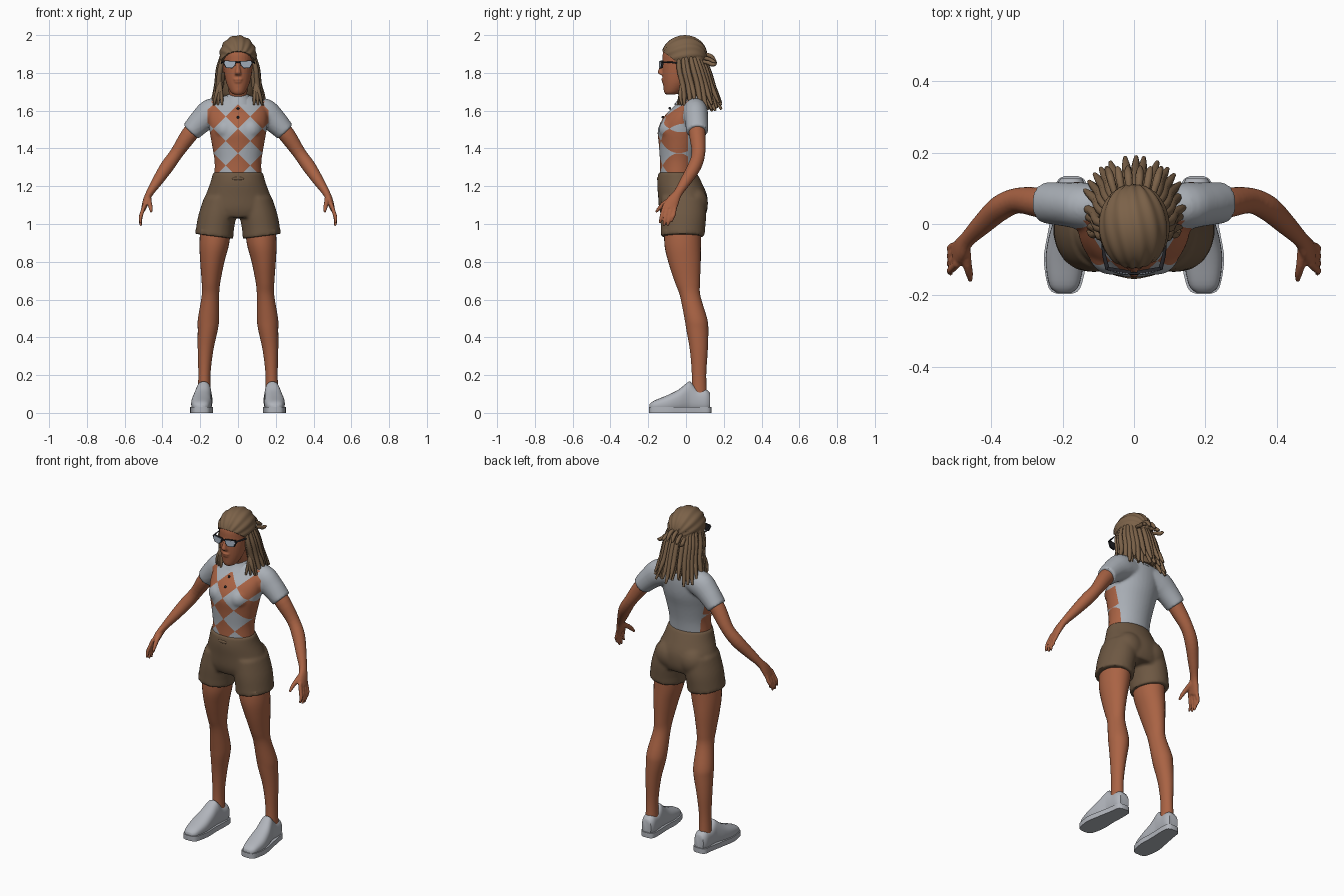
import bpy, bmesh, random
from math import sin, cos, pi, atan2, radians
from mathutils import Vector, Matrix

random.seed(4)
if "Cube" in bpy.data.objects:
    bpy.data.objects.remove(bpy.data.objects["Cube"])


def material(name, r, g, b):
    m = bpy.data.materials.new(name)
    m.use_nodes = True
    m.diffuse_color = (r, g, b, 1)
    m.node_tree.nodes["Principled BSDF"].inputs["Base Color"].default_value = (r, g, b, 1)
    return m


SKIN = material("warm skin", .40, .125, .058)
SHIRT = material("pale grey cloth", .40, .43, .47)
SHOE = material("light grey shoe", .44, .46, .50)
SHORTS = material("brown cloth", .155, .098, .056)
HAIR = material("brown hair", .20, .122, .066)
DARK = material("near black", .018, .018, .022)
LENS = material("blue grey lens", .36, .42, .50)


def finish(name, bm, mats):
    bmesh.ops.recalc_face_normals(bm, faces=bm.faces)
    me = bpy.data.meshes.new(name)
    bm.to_mesh(me)
    bm.free()
    ob = bpy.data.objects.new(name, me)
    bpy.context.collection.objects.link(ob)
    for m in mats:
        me.materials.append(m)
    bpy.context.view_layer.objects.active = ob
    ob.select_set(True)
    bpy.ops.object.shade_smooth_by_angle(angle=radians(50))
    ob.select_set(False)
    return ob


def spline(pts, steps):
    """Smooth path through the points; any number of components."""
    out = []
    for i in range(len(pts) - 1):
        a, b, c, d = (pts[max(0, min(len(pts) - 1, i + k))] for k in (-1, 0, 1, 2))
        for s in range(steps):
            t = s / steps
            out.append([.5 * (2 * q + (r - p) * t + (2 * p - 5 * q + 4 * r - w) * t * t
                              + (3 * q - p - 3 * r + w) * t ** 3) for p, q, r, w in zip(a, b, c, d)])
    return out + [list(pts[-1])]


def loft(bm, pts, axis=None, n=20, steps=4, side=1, power=1.0):
    """Skin elliptical rings (x, y, z, ra, rb); axis fixes the ring plane."""
    pts = spline([(p[0] * side, *p[1:]) for p in pts], steps)
    rings = []
    for i, p in enumerate(pts):
        if axis == "z":
            u, v = Vector((1, 0, 0)), Vector((0, 1, 0))
        elif axis == "y":
            u, v = Vector((1, 0, 0)), Vector((0, 0, 1))
        else:
            t = Vector(pts[min(i + 1, len(pts) - 1)][:3]) - Vector(pts[max(i - 1, 0)][:3])
            u = t.cross(Vector((0, 1, 0.01))).normalized()
            v = u.cross(t).normalized()
        ring = []
        for k in range(n):
            c, s = cos(2 * pi * k / n), sin(2 * pi * k / n)
            c, s = (abs(e) ** power * (1 if e > 0 else -1) for e in (c, s))
            ring.append(bm.verts.new(Vector(p[:3]) + u * c * p[3] + v * s * p[4]))
        rings.append(ring)
    for a, b in zip(rings, rings[1:]):
        for k in range(n):
            bm.faces.new((a[k], a[(k + 1) % n], b[(k + 1) % n], b[k]))
    bm.faces.new(rings[0])
    bm.faces.new(rings[-1])


def ball(bm, loc, rad, turn=0):
    m = Matrix.Translation(loc) @ Matrix.Rotation(turn, 4, "X") @ Matrix.Diagonal((*rad, 1))
    return bmesh.ops.create_uvsphere(bm, u_segments=24, v_segments=16, radius=1, matrix=m)["verts"]


def fuse(bm, voxel, smooth):
    """Melt overlapping solids into one skin and return it as a bmesh."""
    ob = finish("fuse_helper", bm, [])
    mod = ob.modifiers.new("melt", "REMESH")
    mod.mode, mod.voxel_size = "VOXEL", voxel
    mod = ob.modifiers.new("soften", "SMOOTH")
    mod.factor, mod.iterations = .5, smooth
    me = bpy.data.meshes.new_from_object(ob.evaluated_get(bpy.context.evaluated_depsgraph_get()))
    out = bmesh.new()
    out.from_mesh(me)
    bpy.data.objects.remove(ob)
    bpy.data.meshes.remove(me)
    return out


# Head with nose, lips, ears and neck
bm = bmesh.new()
loft(bm, [(0, -.082, 1.686, .022, .026), (0, -.071, 1.70, .040, .045), (0, -.052, 1.745, .061, .070),
          (0, -.038, 1.80, .073, .088), (0, -.028, 1.86, .080, .097), (0, -.024, 1.91, .081, .097),
          (0, -.02, 1.96, .060, .072), (0, -.02, 1.975, .03, .04)], "z", 28)
loft(bm, [(0, .035, 1.60, .065, .06), (0, .02, 1.66, .05, .05), (0, 0, 1.72, .05, .055),
          (0, -.01, 1.78, .05, .055)], "z")
loft(bm, [(0, -.118, 1.855, .009, .012), (0, -.129, 1.825, .011, .014), (0, -.134, 1.80, .016, .016),
          (0, -.122, 1.788, .017, .010)], "z", 14)
ball(bm, (0, -.119, 1.766), (.025, .012, .007))
ball(bm, (0, -.116, 1.753), (.022, .012, .008))
ball(bm, (0, -.105, 1.712), (.020, .014, .016))
for s in (1, -1):
    ball(bm, (s * .081, -.015, 1.825), (.008, .016, .028))
finish("head", fuse(bm, .005, 2), [SKIN])

for s, label in ((1, "left"), (-1, "right")):
    # Arm, palm and fingers
    bm = bmesh.new()
    loft(bm, [(.19, .055, 1.555, .045, .045), (.26, .06, 1.47, .044, .043), (.325, .066, 1.375, .035, .036),
              (.375, .045, 1.305, .036, .036), (.425, .0, 1.23, .029, .030), (.467, -.042, 1.165, .020, .024),
              (.485, -.068, 1.125, .018, .034), (.500, -.088, 1.08, .013, .038)], side=s)
    for k, drop in enumerate((.0, .013, .013, -.008)):
        y = -.118 + .021 * k
        loft(bm, [(.494, y * .85 - .01, 1.105, .011, .011), (.510, y - .008, 1.055, .0105, .0105),
                  (.517, y - .014, 1.030 - drop, .0095, .0095), (.514, y - .022, 1.003 - drop, .006, .006)],
             n=10, steps=3, side=s)
    loft(bm, [(.474, -.07, 1.135, .016, .016), (.468, -.112, 1.11, .013, .014), (.462, -.14, 1.085, .011, .011),
              (.459, -.160, 1.062, .006, .006)], n=10, steps=3, side=s)
    finish(label + "_arm", fuse(bm, .005, 2), [SKIN])

    # Leg
    bm = bmesh.new()
    loft(bm, [(.115, -.015, 1.02, .080, .095), (.125, -.018, .90, .079, .097), (.136, -.008, .80, .064, .086),
              (.143, .008, .69, .049, .066), (.146, .022, .62, .046, .054), (.156, .052, .50, .056, .060),
              (.160, .060, .44, .053, .058), (.172, .068, .33, .041, .047), (.178, .069, .20, .032, .038),
              (.179, .070, .08, .035, .042)], "z", 28, side=s)
    finish(label + "_leg", bm, [SKIN])

    # Shoe: rounded upper over a flat sole, opening sunk at the ankle
    bm = bmesh.new()
    loft(bm, [(.196, -.192, .030, .022, .016), (.196, -.17, .036, .042, .028), (.194, -.10, .048, .054, .045),
              (.190, -.04, .063, .050, .060), (.184, .005, .081, .043, .078), (.181, .025, .084, .041, .080),
              (.179, .06, .068, .041, .062), (.177, .105, .065, .041, .060), (.176, .128, .060, .030, .045)],
         "y", 28, side=s, power=.8)
    for v in bm.verts:
        v.co.z = max(v.co.z, .004)
    finish(label + "_shoe", bm, [SHOE])
    bm = bmesh.new()
    sole = spline([(.195, -.197, .016), (.195, -.18, .044), (.193, -.10, .060), (.188, -.02, .053),
                   (.178, .07, .046), (.176, .12, .040), (.176, .135, .018)], 4)
    rim = [(x + w, y) for x, y, w in sole] + [(x - w, y) for x, y, w in reversed(sole)]
    base = bm.faces.new([bm.verts.new((s * x, y, 0)) for x, y in rim])
    top = bmesh.ops.extrude_face_region(bm, geom=[base])["geom"]
    bmesh.ops.translate(bm, vec=(0, 0, .03), verts=[g for g in top if isinstance(g, bmesh.types.BMVert)])
    finish(label + "_sole", bm, [SHOE])

# Shirt: torso and sleeves, front cut into a diamond check
bm = bmesh.new()
loft(bm, [(0, -.045, 1.25, .126, .094), (0, -.04, 1.33, .124, .098), (0, -.033, 1.42, .138, .111),
          (0, -.024, 1.50, .152, .125), (0, -.003, 1.57, .158, .112), (0, .022, 1.625, .145, .085),
          (0, .035, 1.665, .10, .062), (0, .035, 1.685, .05, .045)], "z", 36)
for s in (1, -1):
    ball(bm, (s * .065, -.07, 1.50), (.065, .073, .065))
    loft(bm, [(.06, .045, 1.60, .06, .06), (.135, .05, 1.59, .076, .066), (.19, .055, 1.55, .066, .062),
              (.250, .06, 1.488, .054, .058)], side=s, n=24)
bm = fuse(bm, .008, 4)
CELL, MID, SIDE_X, SIDE_Y, YOKE = .13, 1.44, .162, .01, 1.655
cuts = [((0, 0, MID + (k + .5) * CELL), (d, 0, 1)) for k in range(-4, 4) for d in (1, -1)]
cuts += [((SIDE_X, 0, 0), (1, 0, 0)), ((-SIDE_X, 0, 0), (1, 0, 0)), ((0, SIDE_Y, 0), (0, 1, 0))]
for co, no in cuts:
    bmesh.ops.bisect_plane(bm, geom=bm.verts[:] + bm.edges[:] + bm.faces[:], plane_co=co, plane_no=no)
for f in bm.faces:
    c = f.calc_center_median()
    check = round((c.x + c.z - MID) / CELL) + round((c.x - c.z + MID) / CELL)
    front = c.y < SIDE_Y and abs(c.x) < SIDE_X and c.z < YOKE
    f.material_index = 1 if front and check % 2 == 0 else 0
finish("shirt", bm, [SHIRT, SKIN])

# Collar and buttons
bm = bmesh.new()
loft(bm, [(0, .022, 1.632, .088, .086), (0, .024, 1.66, .070, .066), (0, .024, 1.685, .056, .055)], "z", 24)
finish("collar", bm, [SHIRT])
bm = bmesh.new()
for y, z in ((-.086, 1.612), (-.122, 1.565)):
    ball(bm, (0, y, z), (.007, .007, .007))
finish("buttons", bm, [DARK])

# Shorts
bm = bmesh.new()
loft(bm, [(0, -.045, 1.275, .132, .100), (0, -.035, 1.22, .146, .118), (0, -.018, 1.15, .172, .130),
          (0, -.014, 1.08, .192, .128), (0, -.014, 1.035, .185, .112)], "z", 36)
for s in (1, -1):
    loft(bm, [(.095, -.014, 1.14, .085, .115), (.109, -.014, 1.05, .100, .121), (.121, -.016, .98, .101, .118),
              (.127, -.018, .935, .101, .116)], "z", 32, side=s)
    ball(bm, (s * .075, .045, 1.11), (.085, .072, .085))
bm = fuse(bm, .009, 5)
for v in bm.verts:
    if v.co.z < .96:
        v.co.z += .13 * (abs(v.co.x) - .127)
finish("shorts", bm, [SHORTS])
bm = bmesh.new()
ball(bm, (0, -.146, 1.24), (.032, .008, .010))
finish("waist_knot", bm, [SHORTS])

# Sunglasses
bm = bmesh.new()
lens = bmesh.new()
for s in (1, -1):
    shape = [(.008, 1.862), (.074, 1.866), (.077, 1.850), (.064, 1.826), (.030, 1.824), (.014, 1.838)]
    for mesh, scale, y, deep in ((bm, 1.0, -.141, .010), (lens, .84, -.143, .006)):
        ring = [mesh.verts.new((s * (.043 + (x - .043) * scale), y + .25 * max(0, x - .03),
                                1.846 + (z - 1.846) * scale)) for x, z in shape]
        out = bmesh.ops.extrude_face_region(mesh, geom=[mesh.faces.new(ring)])["geom"]
        bmesh.ops.translate(mesh, vec=(0, deep, 0), verts=[g for g in out if isinstance(g, bmesh.types.BMVert)])
    loft(bm, [(.074, -.128, 1.857, .004, .006), (.087, -.07, 1.855, .003, .005), (.087, -.005, 1.845, .003, .004)],
         n=8, side=s)
loft(bm, [(-.012, -.139, 1.856, .004, .004), (.012, -.139, 1.856, .004, .004)], n=8)
finish("glasses_frame", bm, [DARK])
finish("glasses_lenses", lens, [LENS])

# Swept back hair cap with shallow ridges, cut along the hairline
bm = bmesh.new()
bmesh.ops.create_icosphere(bm, subdivisions=5, radius=1)
for v in bm.verts:
    x, y, z = v.co
    ridge = 1 + .022 * sin(16 * atan2(x, z + .3) + 3 * y)
    v.co = Vector((0, -.008, 1.892)) + Vector((.098 * x, .119 * y, .106 * z)) * ridge
cut = bmesh.ops.bisect_plane(bm, geom=bm.verts[:] + bm.edges[:] + bm.faces[:], plane_co=(0, -.125, 1.915),
                             plane_no=(0, .60, .80), clear_inner=True)["geom_cut"]
bmesh.ops.holes_fill(bm, edges=[e for e in cut if isinstance(e, bmesh.types.BMEdge)])
finish("hair_cap", bm, [HAIR])

# Hanging locks fanned around the back of the head
bm = bmesh.new()
loft(bm, [(0, .035, 1.90, .085, .07), (0, .045, 1.80, .085, .065), (0, .065, 1.70, .085, .05),
          (0, .085, 1.645, .06, .03)], "z")


def lock(path, r):
    loft(bm, [(*p, r * k, r * k) for p, k in zip(path, (.8, 1, 1.05, .9, .45))], n=8, steps=3)


for row, count in ((0, 19), (1, 14)):
    for i in range(count):
        a = radians(-112 + 224 * i / (count - 1) + random.uniform(-4, 4))
        x, y, low = sin(a), cos(a), random.uniform(-.02, .035)
        w = 1 - .16 * row
        lock([(.085 * x * w, .085 * y * w, 1.89), (.104 * x * w, .01 + .107 * y * w, 1.82),
              (.112 * x * w, .03 + .112 * y * w, 1.74), (.128 * x * w, .042 + .122 * y * w, 1.665 + low),
              (.145 * x * w, .05 + .138 * y * w, 1.615 + low)], .0135)
for s in (1, -1):
    for k in range(3):
        lock([(s * .082, -.005 + .02 * k, 1.87), (s * .094, -.015 + .01 * k, 1.80), (s * .096, -.02, 1.74),
              (s * (.088 + .014 * k), -.03, 1.68), (s * (.084 + .022 * k), -.045 + .012 * k, 1.63)], .0115)
    # Short ends tied at the crown
    for k in range(3):
        x = s * (.012 + .02 * k)
        lock([(x, .08, 1.90 - .02 * k), (x * 1.2, .115, 1.895 - .02 * k), (x * 1.3, .135, 1.885 - .02 * k),
              (x * 1.4, .15, 1.865 - .01 * k), (x * 1.5, .16, 1.85)], .011)
finish("hair_locks", bm, [HAIR])
